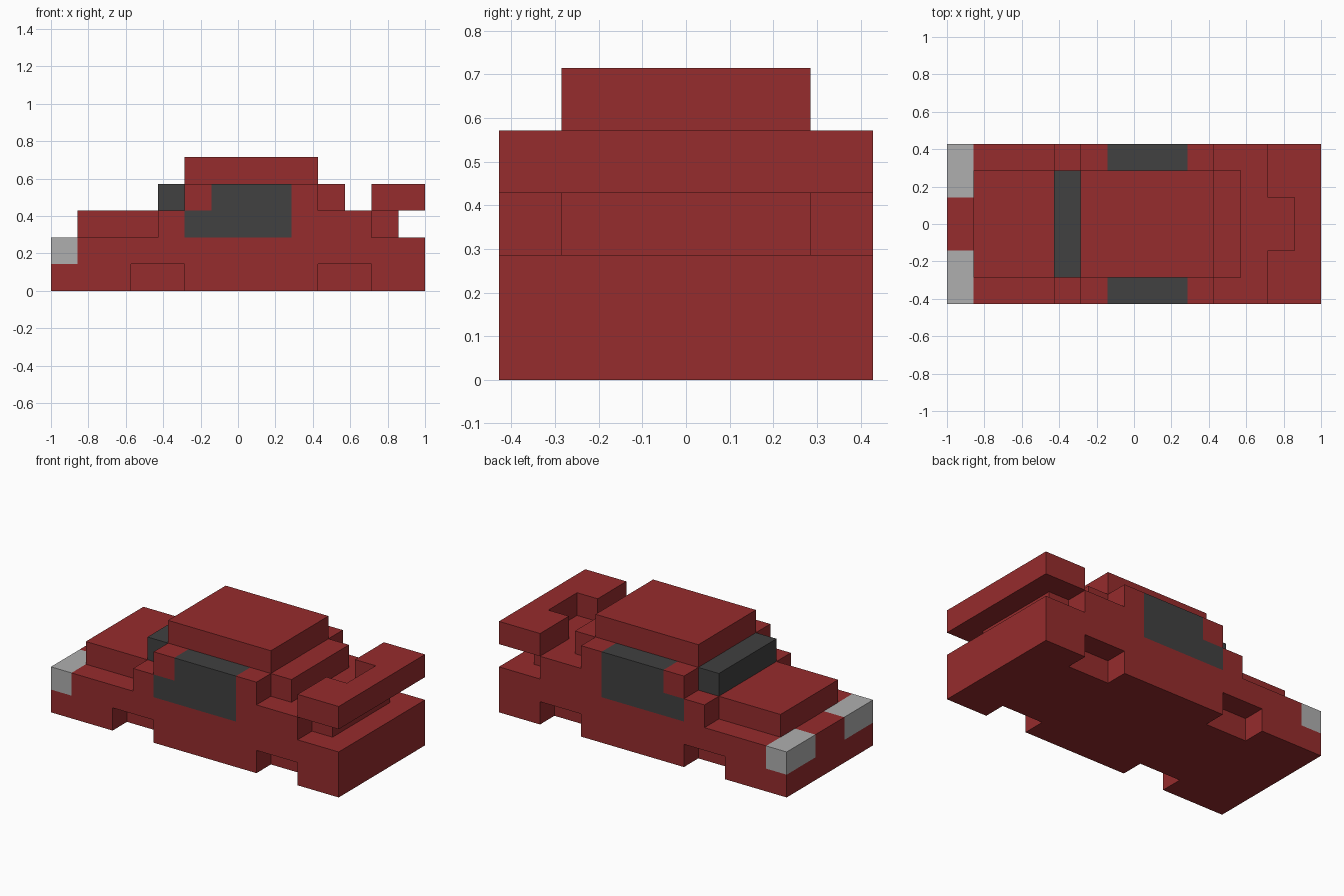
import bpy
import bmesh

cube = bpy.data.objects.get("Cube")
if cube:
    bpy.data.objects.remove(cube, do_unlink=True)

U = 1 / 7  # edge of one block; all sizes below are in blocks


def material(name, color):
    mat = bpy.data.materials.new(name)
    mat.use_nodes = True
    mat.diffuse_color = (*color, 1)
    mat.node_tree.nodes["Principled BSDF"].inputs["Base Color"].default_value = (*color, 1)
    return mat


red = material("red paint", (0.305, 0.025, 0.026))
glass = material("dark glass", (0.052, 0.052, 0.052))
lamp = material("lamp grey", (0.43, 0.43, 0.43))


def prism(name, outline, low, high, mat, axis="z"):
    """Extrude an outline of (x, y) along z, or of (x, z) along y."""
    def point(a, b, h):
        return (a * U, b * U, h * U) if axis == "z" else (a * U, h * U, b * U)

    bm = bmesh.new()
    rings = [[bm.verts.new(point(a, b, h)) for a, b in outline] for h in (low, high)]
    for ring in rings:
        bm.faces.new(ring)
    for i in range(len(outline)):
        j = (i + 1) % len(outline)
        bm.faces.new((rings[0][i], rings[0][j], rings[1][j], rings[1][i]))
    bmesh.ops.recalc_face_normals(bm, faces=bm.faces)
    mesh = bpy.data.meshes.new(name)
    bm.to_mesh(mesh)
    bm.free()
    mesh.materials.append(mat)
    obj = bpy.data.objects.new(name, mesh)
    bpy.context.collection.objects.link(obj)
    return obj


def slab(name, half, low, high, mat=red):
    """Layer whose plan is the +y half outline mirrored across y = 0."""
    return prism(name, half + [(x, -y) for x, y in reversed(half)], low, high, mat)


def block(name, x0, x1, half_width, low, high, mat=red):
    return slab(name, [(x0, half_width), (x1, half_width)], low, high, mat)


# Chassis with four wheel wells
slab("chassis", [(-7, 3), (-4, 3), (-4, 2), (-2, 2), (-2, 3),
                 (3, 3), (3, 2), (5, 2), (5, 3), (7, 3)], 0, 1)

# Body tub, notched at the nose for the lamps
slab("body_tub", [(-7, 1), (-6, 1), (-6, 3), (7, 3)], 1, 2)

# Bonnet, doors with window openings, cabin and roof
block("bonnet", -6, -3, 2, 2, 3)
slab("door_lower", [(-3, 3), (-2, 3), (-2, 2), (2, 2), (2, 3), (5, 3)], 2, 3)
slab("door_upper", [(-2, 3), (-1, 3), (-1, 2), (2, 2), (2, 3), (3, 3)], 3, 4)
block("windscreen", -3, -2, 2, 3, 4, glass)
block("rear_screen_step", 3, 4, 2, 3, 4)
block("roof", -2, 3, 2, 4, 5)

# Spoiler with a notched leading edge, on its support
block("spoiler_support", 5, 6, 2, 2, 3)
slab("spoiler", [(6, 1), (5, 1), (5, 3), (7, 3)], 3, 4)

# Side windows and headlights on both sides
window = [(-2, 2), (2, 2), (2, 4), (-1, 4), (-1, 3), (-2, 3)]
for side, s in (("left", 1), ("right", -1)):
    prism(side + "_window", window, 2 * s, 3 * s, glass, "y")
    prism(side + "_headlight", [(-7, s), (-6, s), (-6, 3 * s), (-7, 3 * s)], 1, 2, lamp)
